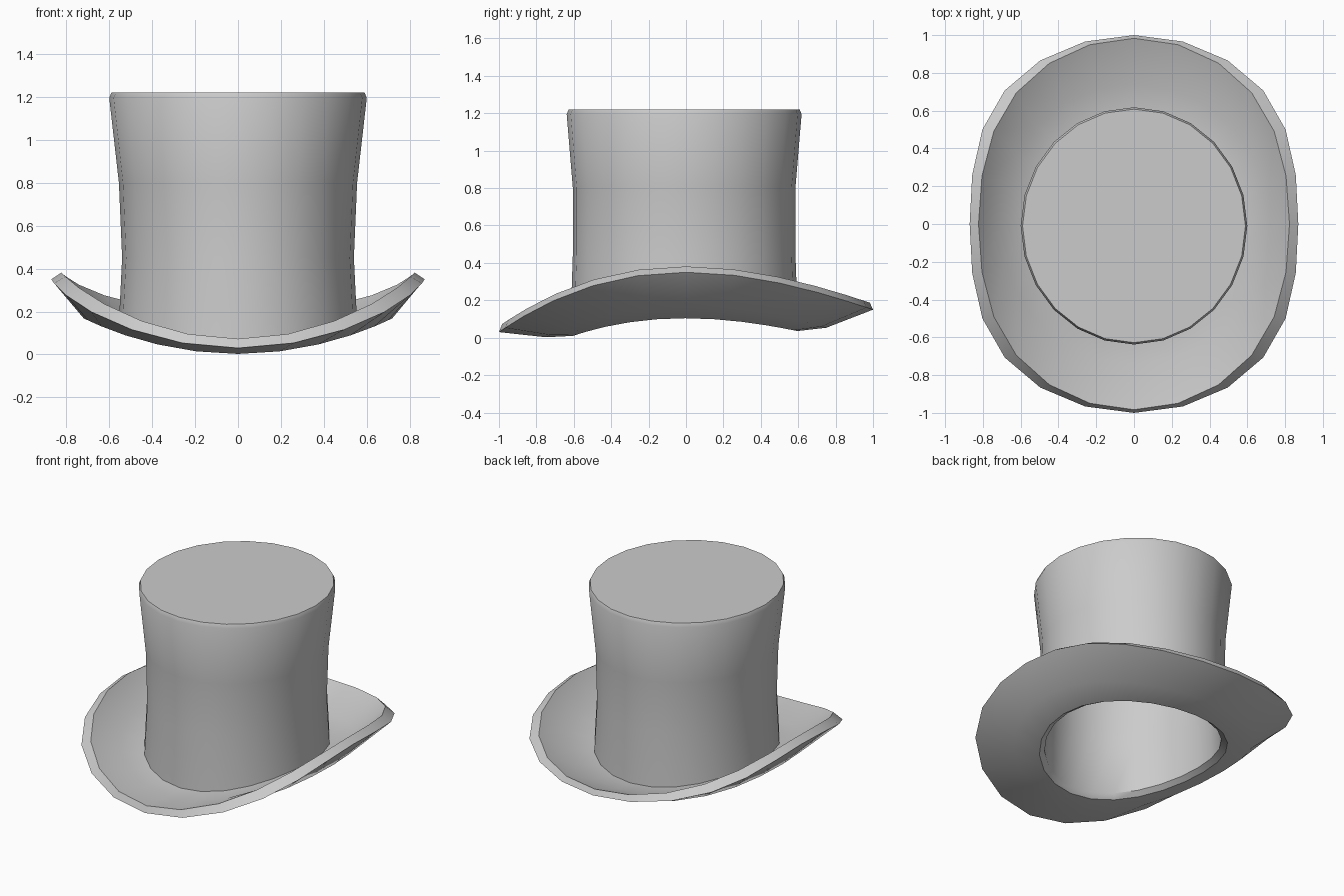
import bpy, bmesh, math

if "Cube" in bpy.data.objects:
    bpy.data.objects.remove(bpy.data.objects["Cube"])

SIDES = 24

# Rings from underside rim, up the inner crown, over the top and back to the rim:
# x radius, y radius, height, side curl, y centre
inner = [
    (1.00, 1.00, 0.090, 0.26, 0.0),
    (0.75, 0.75, 0.028, 0.25, 0.0),
    (0.57, 0.60, 0.023, 0.25, -0.005),
    (0.53, 0.57, 0.055, 0.25, -0.01),
    (0.515, 0.568, 0.45, 0.0, -0.01),
    (0.53, 0.57, 0.80, 0.0, -0.01),
    (0.57, 0.60, 1.185, 0.0, -0.01),
]
outer = [
    (1.00, 1.00, 0.090, 0.26, 0.0),
    (0.90, 0.983, 0.130, 0.31, 0.0),
    (0.73, 0.74, 0.070, 0.27, 0.0),
    (0.562, 0.608, 0.068, 0.27, -0.01),
    (0.54, 0.595, 0.45, 0.0, -0.01),
    (0.555, 0.595, 0.80, 0.0, -0.01),
    (0.600, 0.628, 1.195, 0.0, -0.01),
    (0.590, 0.618, 1.22, 0.0, -0.01),
]


def add_ring(bm, rx, ry, z, curl, cy):
    verts = []
    for i in range(SIDES):
        a = 2 * math.pi * i / SIDES
        x, y = rx * math.sin(a), ry * math.cos(a) + cy
        lift = curl * x * x
        if curl:                       # brim sides curl up, back is lifted
            lift += 0.06 * y ** 3
            x *= 1 - 0.13 * x ** 4
        verts.append(bm.verts.new((x, y, z + lift)))
    return verts


def skin(bm, rings):
    for a, b in zip(rings, rings[1:]):
        for i in range(SIDES):
            j = (i + 1) % SIDES
            bm.faces.new((a[i], a[j], b[j], b[i]))
    bm.faces.new(rings[-1])            # flat crown top


# Hat shell: hollow crown and curled brim in one closed skin
bm = bmesh.new()
rim = add_ring(bm, *inner[0])
for profile in (inner, outer):
    skin(bm, [rim] + [add_ring(bm, *r) for r in profile[1:]])
bmesh.ops.recalc_face_normals(bm, faces=bm.faces)
mesh = bpy.data.meshes.new("top_hat")
bm.to_mesh(mesh)
bm.free()
hat = bpy.data.objects.new("top_hat", mesh)
bpy.context.collection.objects.link(hat)
bpy.context.view_layer.objects.active = hat
hat.select_set(True)
bpy.ops.object.shade_smooth_by_angle(angle=math.radians(40))
